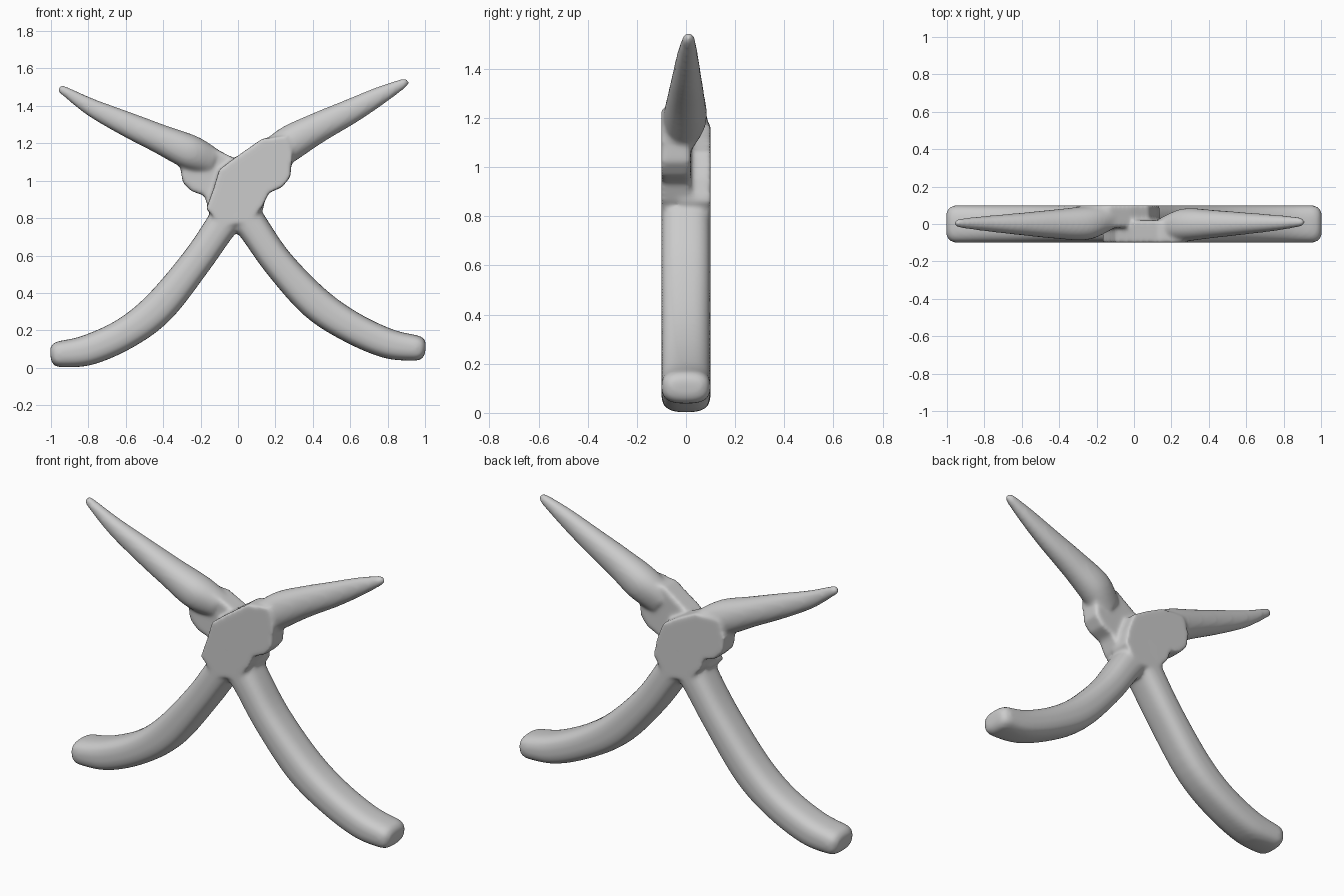
import bpy, bmesh, math
from mathutils import Vector

if "Cube" in bpy.data.objects:
    bpy.data.objects.remove(bpy.data.objects["Cube"])

bm = bmesh.new()


def spline(keys, steps=5):
    # Catmull-Rom resampling of section keys
    out = []
    for i in range(len(keys) - 1):
        p = [Vector(keys[min(max(j, 0), len(keys) - 1)]) for j in range(i - 1, i + 3)]
        for s in range(steps):
            t = s / steps
            out.append(0.5 * (2 * p[1] + (p[2] - p[0]) * t
                              + (2 * p[0] - 5 * p[1] + 4 * p[2] - p[3]) * t * t
                              + (3 * p[1] - p[0] - 3 * p[2] + p[3]) * t ** 3))
    return out + [Vector(keys[-1])]


def loft(keys, power=2.0, cap=0.0, n=28):
    # keys: x, z, half width, y centre, y half depth
    keys = spline([Vector(k) for k in keys])
    pts = [Vector((k[0], 0, k[1])) for k in keys]
    secs = []
    for i, k in enumerate(keys):
        d = (pts[min(i + 1, len(pts) - 1)] - pts[max(i - 1, 0)]).normalized()
        secs.append((pts[i], d, k[2], k[3], k[4]))
    # rounded end
    p, d, w, yc, h = secs[-1]
    for a in (30, 50, 70, 85):
        r = math.radians(a)
        inset = cap * (1 - math.cos(r))
        secs.append((p + d * cap * math.sin(r), d, w - inset, yc, h - inset))
    rings = []
    for p, d, w, yc, h in secs:
        side = Vector((-d.z, 0, d.x))
        ring = []
        for j in range(n):
            a = 2 * math.pi * j / n
            c, s = math.cos(a), math.sin(a)
            u = math.copysign(abs(c) ** (2 / power), c) * w
            v = math.copysign(abs(s) ** (2 / power), s) * h + yc
            ring.append(bm.verts.new(p + side * u + Vector((0, v, 0))))
        rings.append(ring)
    for a, b in zip(rings, rings[1:]):
        for j in range(n):
            bm.faces.new((a[j], a[(j + 1) % n], b[(j + 1) % n], b[j]))
    bm.faces.new(rings[0][::-1])
    bm.faces.new(rings[-1])


def plate(outline, y0, y1):
    f = bm.faces.new([bm.verts.new((x, y0, z)) for x, z in outline])
    r = bmesh.ops.extrude_face_region(bm, geom=[f])
    for v in r["geom"]:
        if isinstance(v, bmesh.types.BMVert):
            v.co.y = y1


# handles
loft([(0.02, 0.92, .10, 0, .10), (-0.10, 0.745, .085, 0, .10), (-0.225, 0.565, .083, 0, .10),
      (-0.42, 0.325, .09, 0, .10), (-0.60, 0.185, .085, 0, .10),
      (-0.80, 0.095, .082, 0, .10), (-0.955, 0.072, .07, 0, .10)], 2.8, 0.048)
loft([(-0.04, 0.92, .10, 0, .10), (0.085, 0.745, .085, 0, .10), (0.215, 0.56, .083, 0, .10),
      (0.41, 0.35, .09, 0, .10), (0.60, 0.22, .085, 0, .10),
      (0.80, 0.13, .08, 0, .10), (0.955, 0.105, .068, 0, .10)], 2.8, 0.048)

# jaws
loft([(0.16, 1.11, .085, -.03, .065), (0.27, 1.195, .095, -.005, .088), (0.42, 1.28, .082, 0, .075),
      (0.60, 1.37, .067, .003, .058), (0.75, 1.45, .05, .006, .043),
      (0.87, 1.513, .029, .01, .028), (0.893, 1.525, .023, .01, .022)], 2.2, 0.02)
loft([(-0.13, 1.10, .07, .03, .065), (-0.25, 1.15, .092, .005, .09), (-0.42, 1.225, .078, 0, .078),
      (-0.60, 1.305, .066, 0, .06), (-0.78, 1.39, .048, .002, .042),
      (-0.92, 1.475, .027, .004, .026), (-0.94, 1.488, .024, .004, .022)], 2.2, 0.02)

# lapped pivot plates
plate([(-.17, .85), (-.13, .96), (-.10, 1.06), (-.02, 1.12), (.13, 1.225), (.26, 1.24), (.29, 1.14),
       (.28, 1.02), (.235, .965), (.165, .935), (.13, .86), (.06, .78), (-.08, .76)], -.10, .02)
plate([(.14, .86), (.12, .96), (.08, 1.06), (-.02, 1.12), (-.13, 1.175), (-.27, 1.17), (-.31, 1.08),
       (-.295, .99), (-.25, .945), (-.18, .92), (-.16, .86), (-.08, .78), (.06, .76)], -.02, .10)

bmesh.ops.recalc_face_normals(bm, faces=bm.faces)
mesh = bpy.data.meshes.new("pliers")
bm.to_mesh(mesh)
bm.free()
ob = bpy.data.objects.new("pliers", mesh)
bpy.context.collection.objects.link(ob)

# fuse and soften the casting
m = ob.modifiers.new("fuse", 'REMESH')
m.mode = 'VOXEL'
m.voxel_size = 0.011
m.use_smooth_shade = True
s = ob.modifiers.new("soften", 'SMOOTH')
s.factor = 0.5
s.iterations = 10
